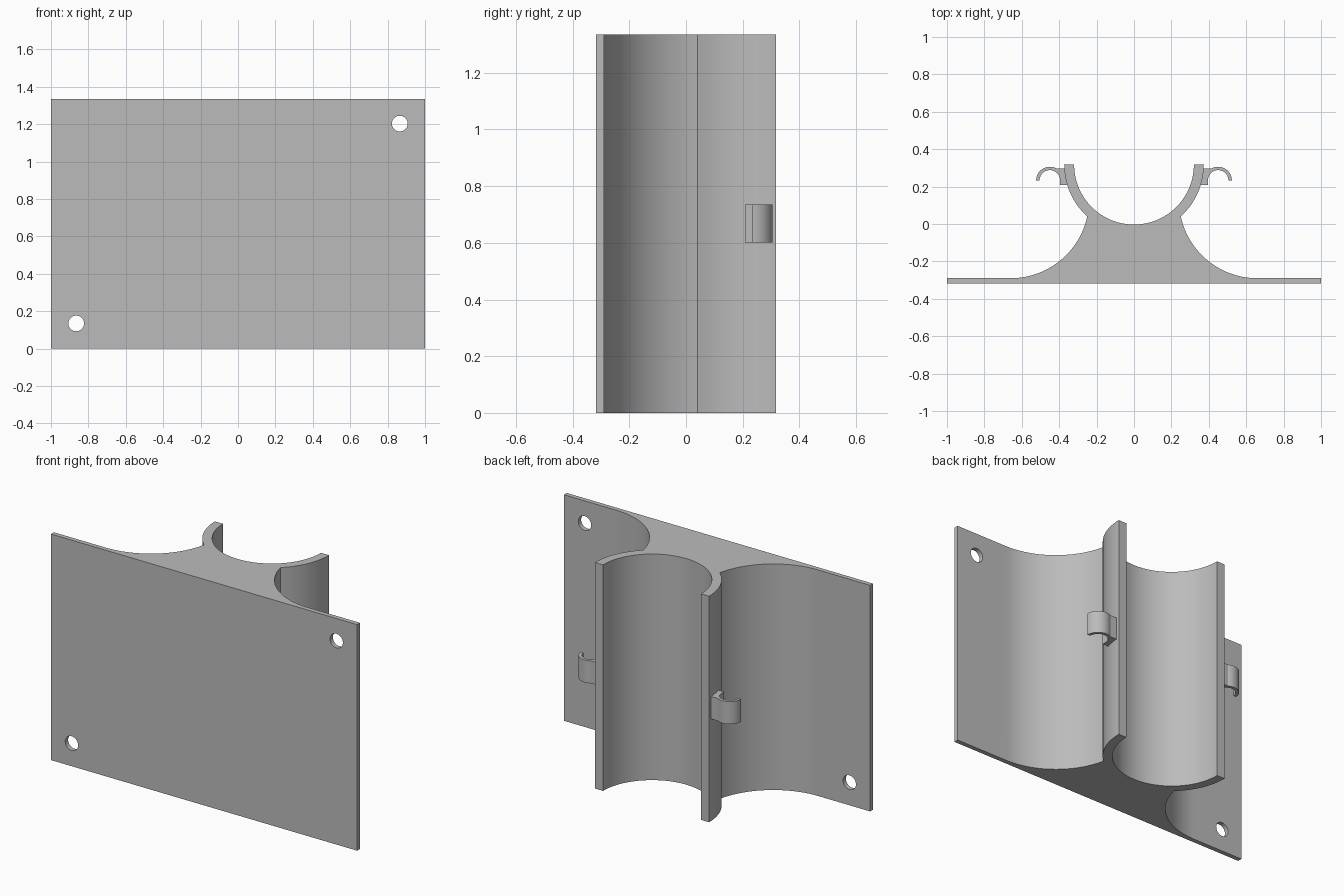
import bpy, bmesh
from math import sin, cos, radians, degrees, atan2, sqrt

cube = bpy.data.objects.get("Cube")
if cube:
    bpy.data.objects.remove(cube, do_unlink=True)

HEIGHT = 1.335
BACK, FRONT, RIM = -0.317, -0.29, 0.317

grey = bpy.data.materials.new("plain grey")
grey.use_nodes = True
colour = (0.5, 0.5, 0.5, 1)
grey.diffuse_color = colour
grey.node_tree.nodes["Principled BSDF"].inputs["Base Color"].default_value = colour


def arc(cx, cy, r, start, end, steps):
    angles = [radians(start + (end - start) * i / steps) for i in range(steps + 1)]
    return [(cx + r * cos(a), cy + r * sin(a)) for a in angles]


def extrude(name, profile, z0, z1):
    """Raise a closed xy profile into a solid."""
    bm = bmesh.new()
    face = bm.faces.new([bm.verts.new((x, y, z0)) for x, y in profile])
    top = bmesh.ops.extrude_face_region(bm, geom=[face])["geom"]
    bmesh.ops.translate(bm, vec=(0, 0, z1 - z0),
                        verts=[v for v in top if isinstance(v, bmesh.types.BMVert)])
    bmesh.ops.recalc_face_normals(bm, faces=bm.faces)
    mesh = bpy.data.meshes.new(name)
    bm.to_mesh(mesh)
    bm.free()
    obj = bpy.data.objects.new(name, mesh)
    bpy.context.collection.objects.link(obj)
    mesh.materials.append(grey)
    return obj


def smooth(obj):
    bpy.ops.object.select_all(action='DESELECT')
    obj.select_set(True)
    bpy.context.view_layer.objects.active = obj
    bpy.ops.object.shade_smooth_by_angle(angle=radians(25))


# Wall bracket: flat plate, curved flanks and a half-round cradle
inner, outer = 0.32, 0.373
neck_x, neck_y = 0.25, 0.04
cove_x = 0.66
drop = neck_y - FRONT
cove_r = ((cove_x - neck_x) ** 2 + drop ** 2) / (2 * drop)
cove_y = FRONT + cove_r
cove_end = degrees(atan2(neck_y - cove_y, neck_x - cove_x)) % 360
neck_angle = degrees(atan2(neck_y - RIM, neck_x))

half = [(1, BACK), (1, FRONT)]
half += arc(cove_x, cove_y, cove_r, 270, cove_end, 28)
half += arc(0, RIM, outer, neck_angle, 0, 16)[1:]
half += arc(0, RIM, inner, 0, -90, 32)
profile = half + [(-x, y) for x, y in reversed(half[:-1])]
bracket = extrude("bracket", profile, 0, HEIGHT)

# Screw holes in opposite corners
for x, z in ((0.865, 1.203), (-0.865, 0.135)):
    bpy.ops.mesh.primitive_cylinder_add(vertices=40, radius=0.042, depth=0.2,
                                        location=(x, -0.3, z), rotation=(radians(90), 0, 0))
    cutter = bpy.context.object
    cutter.name = "screw_hole_cutter"
    cutter.data.materials.append(grey)
    cut = bracket.modifiers.new("screw hole", 'BOOLEAN')
    cut.operation = 'DIFFERENCE'
    cut.solver = 'EXACT'
    cut.object = cutter
    bpy.context.view_layer.objects.active = bracket
    bpy.ops.object.modifier_apply(modifier=cut.name)
    bpy.data.objects.remove(cutter, do_unlink=True)
smooth(bracket)

# Small side hooks rooted in the cradle walls
hook_x, hook_y = 0.45, 0.233
hook = arc(hook_x, hook_y, 0.073, 0, 120, 18)
hook += [(0.36, 0.297), (0.345, 0.208), (0.395, 0.208)]
hook += arc(hook_x, hook_y, 0.055, 180, 0, 20)
for side, name in ((1, "left_hook"), (-1, "right_hook")):
    smooth(extrude(name, [(side * x, y) for x, y in hook], 0.602, 0.735))
